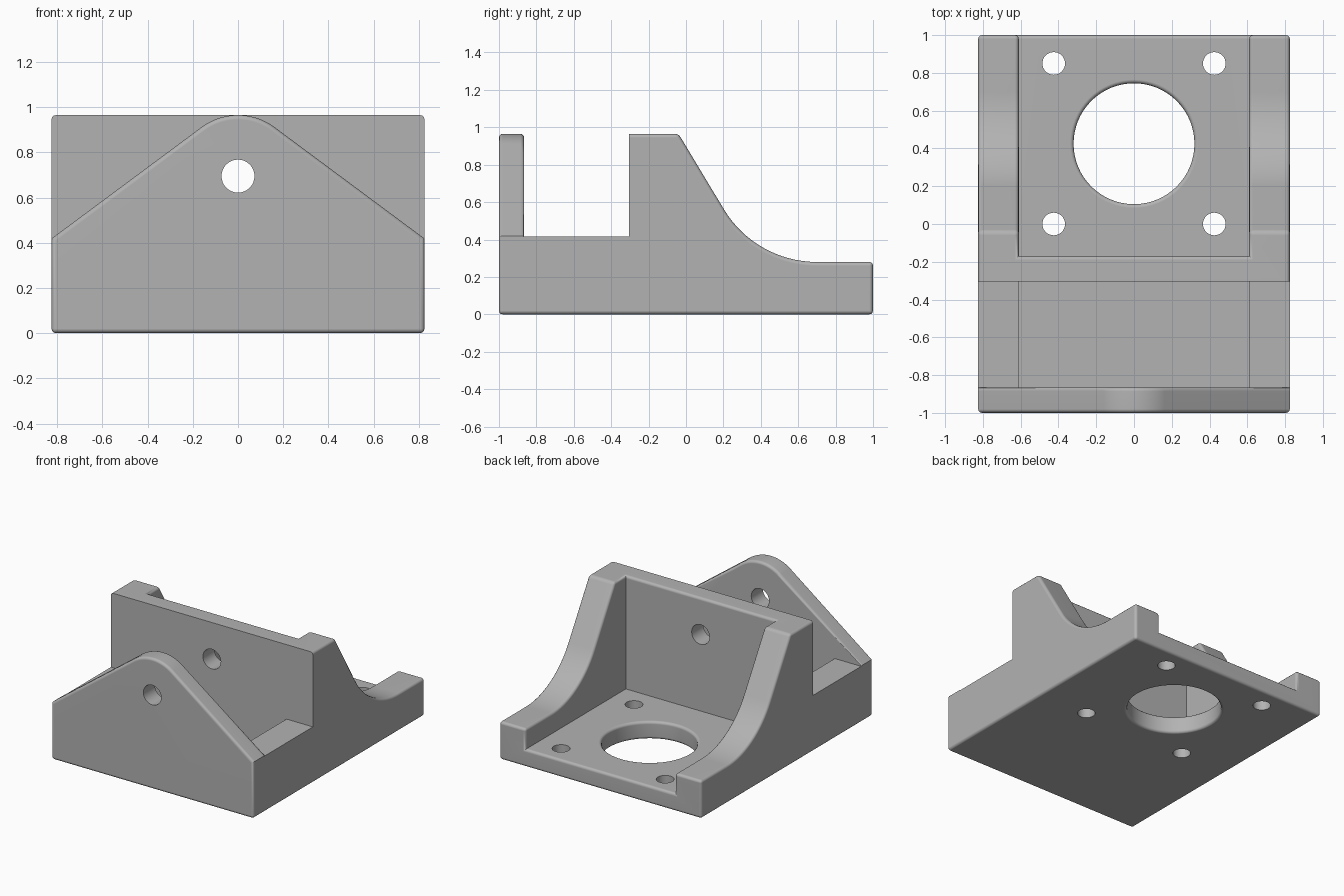
import bpy, bmesh, math
from mathutils import Matrix, Vector

if "Cube" in bpy.data.objects:
    bpy.data.objects.remove(bpy.data.objects["Cube"], do_unlink=True)

HALF_W, TOP, LEDGE, FLOOR = 0.825, 0.965, 0.415, 0.13
TAB_BACK, WALL_FRONT, WALL_BACK = -0.865, -0.305, -0.17
INNER = 0.61
BORE = Vector((0, 0.425))
BOLT = 0.425


def make_object(name, bm):
    bmesh.ops.recalc_face_normals(bm, faces=bm.faces)
    mesh = bpy.data.meshes.new(name)
    bm.to_mesh(mesh)
    bm.free()
    obj = bpy.data.objects.new(name, mesh)
    bpy.context.collection.objects.link(obj)
    return obj


def prism(name, outline, place, start, end):
    """Extrude a 2D outline; place(a, b, t) gives the 3D point."""
    bm = bmesh.new()
    face = bm.faces.new([bm.verts.new(place(a, b, start)) for a, b in outline])
    moved = bmesh.ops.extrude_face_region(bm, geom=[face])["geom"]
    shift = Vector(place(0, 0, end)) - Vector(place(0, 0, start))
    bmesh.ops.translate(bm, vec=shift, verts=[v for v in moved if isinstance(v, bmesh.types.BMVert)])
    return make_object(name, bm)


def box(name, x, y0, y1, z0, z1):
    return prism(name, [(-x, y0), (x, y0), (x, y1), (-x, y1)], lambda a, b, t: (a, b, t), z0, z1)


def cylinder(name, radius, depth, centre, sides, along_y=False):
    bm = bmesh.new()
    turn = Matrix.Rotation(math.pi / 2 if along_y else 0, 4, "X")
    bmesh.ops.create_cone(bm, cap_ends=True, segments=sides, radius1=radius, radius2=radius,
                          depth=depth, matrix=Matrix.Translation(centre) @ turn)
    return make_object(name, bm)


# Side profile: front tab, slot, rear wall and curved gusset
profile = [(-1, 0), (1, 0), (1, 0.28)]
slope, radius = math.radians(59), 0.58
for i in range(17):
    a = slope * i / 16
    profile.append((0.7 - radius * math.sin(a), 0.28 + radius * (1 - math.cos(a))))
profile += [(-0.04, TOP), (WALL_FRONT, TOP), (WALL_FRONT, LEDGE),
            (TAB_BACK, LEDGE), (TAB_BACK, TOP), (-1, TOP)]
bracket = prism("bracket", profile, lambda a, b, t: (t, a, b), -HALF_W, HALF_W)

# Cutter that leaves the rounded peak of the front tab
peak, tilt, eye = 0.27, math.radians(36.6), 0.695
arc = [(peak * math.sin(tilt * i / 10), eye + peak * math.cos(tilt * i / 10)) for i in range(-10, 11)]
drop = arc[-1][1] - (0.9 - arc[-1][0]) * math.tan(tilt)
ridge = [(-0.9, drop)] + arc + [(0.9, drop), (0.9, 1.2), (-0.9, 1.2)]

cutters = [
    prism("tab_cutter", ridge, lambda a, b, t: (a, t, b), -1.1, -0.6),
    box("bay_cutter", INNER, WALL_BACK, 1.2, FLOOR, 1.2),
    box("pocket_cutter", INNER, TAB_BACK, WALL_FRONT, FLOOR, 1.2),
    cylinder("bore_cutter", 0.32, 0.5, (BORE.x, BORE.y, 0.1), 64),
    cylinder("pivot_cutter", 0.073, 1.2, (0, -0.6, eye), 32, True),
]
bolts = [Vector((sx * BOLT, BORE.y + sy * BOLT)) for sx in (-1, 1) for sy in (-1, 1)]
cutters += [cylinder("bolt_cutter", 0.06, 0.5, (p.x, p.y, 0.1), 32) for p in bolts]

for cutter in cutters:
    mod = bracket.modifiers.new(cutter.name, "BOOLEAN")
    mod.operation, mod.solver, mod.object = "DIFFERENCE", "EXACT", cutter
    cutter.hide_render = True

bpy.context.view_layer.update()
cut_mesh = bpy.data.meshes.new_from_object(bracket.evaluated_get(bpy.context.evaluated_depsgraph_get()))
bracket.modifiers.clear()
bracket.data = cut_mesh
for cutter in cutters:
    bpy.data.objects.remove(cutter, do_unlink=True)


def rounded(edge):
    """Outer convex edges are rounded; the slot and screw holes stay crisp."""
    if len(edge.link_faces) != 2 or edge.calc_face_angle_signed(0) < math.radians(25):
        return False
    m = (edge.verts[0].co + edge.verts[1].co) / 2
    in_slot = -0.84 < m.y < -0.25 and m.z > 0.1
    tab_end = abs(m.x) > 0.8 and -0.99 < m.y < -0.25 and m.z > 0.1
    pivot = abs(m.x) < 0.1 and 0.55 < m.z < 0.8
    bolt = any((m.xy - p).length < 0.08 for p in bolts)
    return not (in_slot or tab_end or pivot or bolt)


# Round the chosen edges
bm = bmesh.new()
bm.from_mesh(bracket.data)
bmesh.ops.remove_doubles(bm, verts=bm.verts, dist=0.0001)
bmesh.ops.dissolve_limit(bm, angle_limit=0.005, verts=bm.verts, edges=bm.edges)
bm.normal_update()
bmesh.ops.bevel(bm, geom=[e for e in bm.edges if rounded(e)], offset=0.02, offset_type="OFFSET",
                segments=3, profile=0.5, affect="EDGES", clamp_overlap=False)
bm.to_mesh(bracket.data)
bm.free()

# Plain grey material
grey = bpy.data.materials.new("plain_grey")
grey.use_nodes = True
colour = (0.45, 0.45, 0.45, 1)
grey.diffuse_color = colour
grey.node_tree.nodes["Principled BSDF"].inputs["Base Color"].default_value = colour
bracket.data.materials.clear()
bracket.data.materials.append(grey)
for poly in bracket.data.polygons:
    poly.material_index = 0

# Smooth rounded edges, keep flat faces flat
bpy.ops.object.select_all(action="DESELECT")
bracket.select_set(True)
bpy.context.view_layer.objects.active = bracket
bpy.ops.object.shade_smooth_by_angle(angle=math.radians(35))
weighted = bracket.modifiers.new("flat_normals", "WEIGHTED_NORMAL")
weighted.keep_sharp = True
